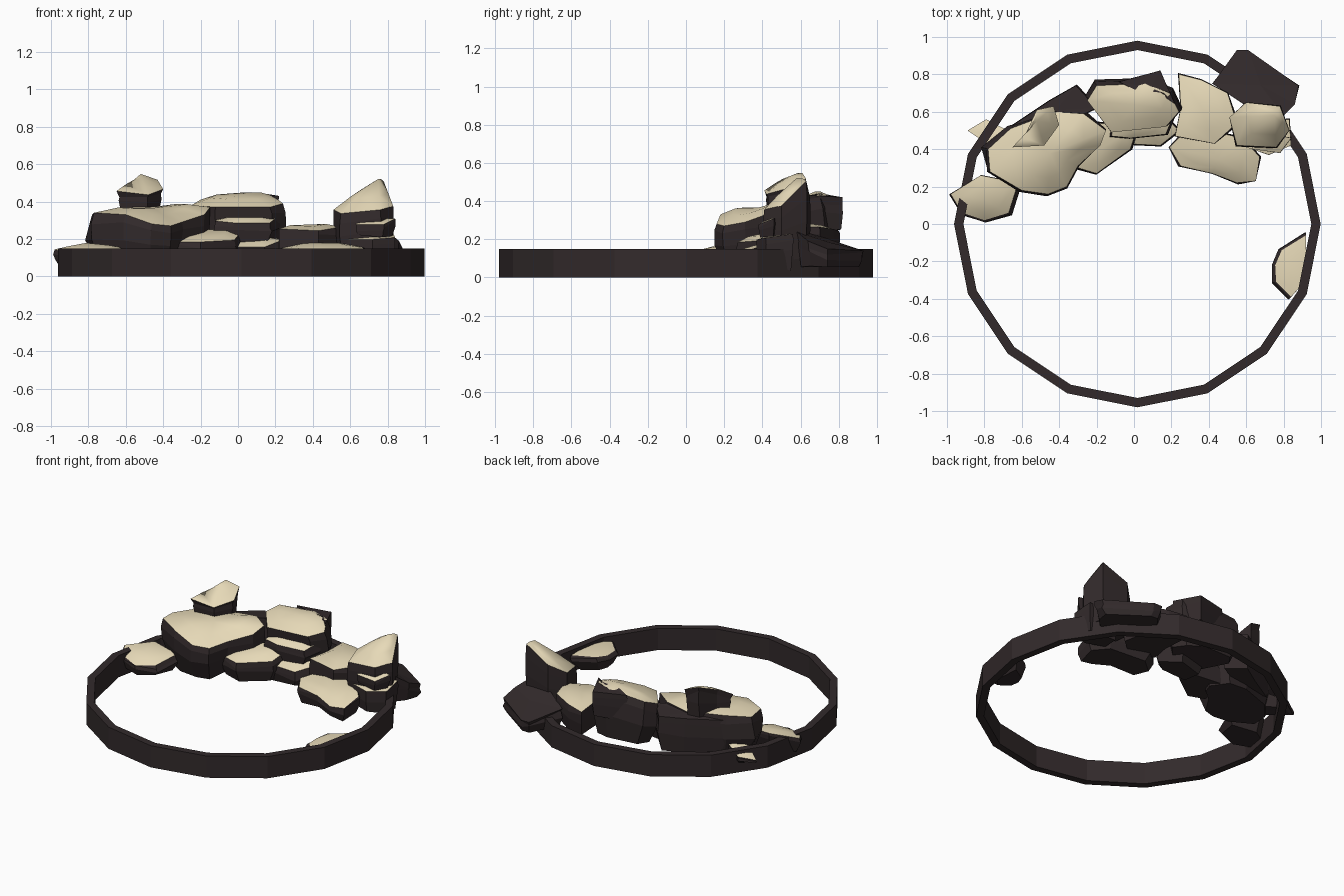
import bpy, bmesh, math, random
from mathutils import Vector

random.seed(4)


def material(name, rgb):
    m = bpy.data.materials.new(name)
    m.diffuse_color = (*rgb, 1)
    return m


DARK = material("dark_stone", (0.032, 0.023, 0.024))
CREAM = material("cream_top", (0.80, 0.70, 0.48))


def finish(bm, name):
    bmesh.ops.recalc_face_normals(bm, faces=bm.faces)
    me = bpy.data.meshes.new(name)
    bm.to_mesh(me)
    bm.free()
    me.materials.append(DARK)
    me.materials.append(CREAM)
    ob = bpy.data.objects.new(name, me)
    bpy.context.collection.objects.link(ob)
    return ob


def bridge(bm, a, b, mat=0):
    n = len(a)
    for i in range(n):
        f = bm.faces.new((a[i], a[(i + 1) % n], b[(i + 1) % n], b[i]))
        f.material_index = mat
        f.smooth = bool(mat)


def rock(name, rim, base, dome=0.02, cream=True, foot=0.88, bulge=1.05, lean=(0, 0), peak=None):
    """Faceted boulder: rim is a list of (x, y, z) around the top cap."""
    bm = bmesh.new()
    n = len(rim)
    c = sum((Vector(p) for p in rim), Vector()) / n
    shift = Vector((lean[0], lean[1], 0))

    def ring(scale, height, t):
        out = []
        for p in rim:
            d = Vector(p) - c
            s = scale + random.uniform(-0.04, 0.04) * (t > 0)
            v = c + Vector((d.x * s, d.y * s, 0)) + shift * t
            j = random.uniform(-0.015, 0.015) * (t > 0)
            v.z = height(p[2]) + j
            out.append(bm.verts.new(v))
        return out

    low = ring(foot, lambda z: base, 1)
    mid = ring(bulge, lambda z: base + (z - base) * 0.5, 0.8)
    shoulder = ring(bulge * 0.99, lambda z: base + (z - base) * 0.8, 0.4)
    top = ring(1.0, lambda z: z - dome * 0.4, 0)
    bm.faces.new(low)
    bridge(bm, low, mid)
    bridge(bm, mid, shoulder)
    bridge(bm, shoulder, top)
    # softly domed cap, optionally pulled to an off-centre peak
    tip = Vector(peak) if peak else c + Vector((0, 0, dome))
    inner = []
    for p in rim:
        v = tip.lerp(Vector(p), 0.6)
        v.z += dome * 0.5
        inner.append(bm.verts.new(v))
    m = 1 if cream else 0
    bridge(bm, top, inner, m)
    apex = bm.verts.new(tip + Vector((0, 0, dome * 0.1)))
    for i in range(n):
        f = bm.faces.new((inner[i], inner[(i + 1) % n], apex))
        f.material_index, f.smooth = m, bool(m)
    # crisp break between cap and sides
    for e in bm.edges:
        if len({f.material_index for f in e.link_faces}) > 1:
            e.smooth = False
    return finish(bm, name)


# Sixteen-sided open ring
bm = bmesh.new()
loops = []
for r, z in ((0.98, 0), (0.98, 0.15), (0.93, 0.15), (0.93, 0)):
    loops.append([bm.verts.new((0.018 + r * math.cos(i * math.pi / 8),
                                r * math.sin(i * math.pi / 8), z)) for i in range(16)])
for k in range(4):
    bridge(bm, loops[k], loops[(k + 1) % 4])
finish(bm, "base_ring")

# Left end of the rock arc
rock("left_slab", [(-0.98, 0.16, 0.15), (-0.82, 0.26, 0.18), (-0.62, 0.22, 0.16), (-0.67, 0.06, 0.13),
                   (-0.8, 0.02, 0.11), (-0.92, 0.06, 0.13)], 0.05, 0.015, bulge=1.05, lean=(0.01, -0.01))
rock("left_outer_chip", [(-0.89, 0.5, 0.10), (-0.79, 0.56, 0.12), (-0.6, 0.46, 0.18),
                         (-0.7, 0.37, 0.17)], 0.07, 0.005, bulge=0.96, foot=0.8)
rock("left_boulder", [(-0.78, 0.4, 0.34), (-0.66, 0.51, 0.36), (-0.42, 0.6, 0.36), (-0.27, 0.59, 0.38),
                      (-0.15, 0.5, 0.38), (-0.18, 0.42, 0.34), (-0.3, 0.31, 0.30), (-0.36, 0.2, 0.28),
                      (-0.46, 0.16, 0.29), (-0.6, 0.18, 0.34), (-0.77, 0.28, 0.35)],
     0.05, 0.025, lean=(-0.01, 0.01), foot=0.85, bulge=1.05)
rock("left_back_boulder", [(-0.66, 0.52, 0.32), (-0.45, 0.66, 0.33), (-0.31, 0.74, 0.34),
                           (-0.2, 0.62, 0.36), (-0.45, 0.5, 0.36)], 0.1, 0.0, cream=False, bulge=1.02)
rock("left_peak", [(-0.65, 0.41, 0.46), (-0.58, 0.48, 0.50), (-0.52, 0.61, 0.55), (-0.43, 0.63, 0.52),
                   (-0.4, 0.53, 0.47), (-0.48, 0.42, 0.44)], 0.33, 0.01, foot=0.8, bulge=0.92,
     peak=(-0.52, 0.55, 0.53))

# Middle boulder and the stepped ledges in front of it
rock("middle_boulder", [(-0.25, 0.66, 0.39), (-0.2, 0.74, 0.42), (0.06, 0.75, 0.44), (0.19, 0.7, 0.44),
                        (0.24, 0.6, 0.40), (0.17, 0.52, 0.38), (-0.12, 0.49, 0.38)], 0.1, 0.025,
     lean=(0.01, 0.03), foot=0.85)
rock("middle_back_spur", [(-0.08, 0.76, 0.43), (0.14, 0.82, 0.42), (0.22, 0.64, 0.43), (0.16, 0.7, 0.44),
                          (0.0, 0.72, 0.44)], 0.24, 0.0, cream=False, bulge=1.0)
rock("middle_upper_ledge", [(-0.12, 0.47, 0.30), (-0.02, 0.46, 0.29), (0.17, 0.48, 0.29),
                            (0.22, 0.6, 0.33), (-0.1, 0.62, 0.33)], 0.18, 0.01)
rock("middle_lower_ledge", [(-0.33, 0.31, 0.19), (-0.2, 0.27, 0.19), (-0.02, 0.4, 0.20),
                            (0.02, 0.52, 0.25), (-0.3, 0.55, 0.25)], 0.05, 0.015)
rock("middle_small_ledge", [(-0.06, 0.43, 0.16), (0.14, 0.42, 0.16), (0.24, 0.5, 0.2),
                            (0.12, 0.62, 0.22), (-0.08, 0.57, 0.2)], 0.05, 0.01)

# Right end of the rock arc
rock("right_boulder", [(0.24, 0.8, 0.25), (0.36, 0.77, 0.26), (0.5, 0.7, 0.27), (0.55, 0.54, 0.27),
                       (0.43, 0.43, 0.25), (0.22, 0.47, 0.26), (0.25, 0.62, 0.26)], 0.07, 0.015, bulge=1.04)
rock("right_front_slab", [(0.19, 0.41, 0.14), (0.25, 0.31, 0.13), (0.42, 0.27, 0.13), (0.55, 0.22, 0.11),
                          (0.65, 0.23, 0.12), (0.67, 0.36, 0.16), (0.58, 0.46, 0.18),
                          (0.3, 0.52, 0.18)], 0.03, 0.015, bulge=1.04)
rock("right_peak", [(0.51, 0.57, 0.36), (0.6, 0.65, 0.42), (0.78, 0.63, 0.51), (0.83, 0.5, 0.38),
                    (0.76, 0.41, 0.36), (0.55, 0.42, 0.34)], 0.1, 0.01, foot=0.93, bulge=1.02,
     peak=(0.75, 0.58, 0.52))
rock("right_step", [(0.63, 0.40, 0.28), (0.78, 0.38, 0.28), (0.84, 0.46, 0.31), (0.64, 0.5, 0.32)],
     0.21, 0.005, bulge=1.0)
rock("right_low_step", [(0.57, 0.42, 0.20), (0.72, 0.37, 0.20), (0.84, 0.42, 0.21), (0.83, 0.56, 0.23),
                        (0.6, 0.56, 0.23)], 0.05, 0.005, bulge=1.02)

# Dark slab leaning over the ring, and the lone chip on the far side
rock("right_outer_slab", [(0.42, 0.75, 0.20), (0.55, 0.93, 0.14), (0.61, 0.93, 0.14), (0.88, 0.74, 0.15),
                          (0.86, 0.64, 0.19), (0.8, 0.58, 0.24), (0.62, 0.62, 0.24)], 0.06, 0.0,
     cream=False, foot=0.88, bulge=0.98)
rock("lone_chip", [(0.92, -0.06, 0.13), (0.79, -0.14, 0.12), (0.755, -0.22, 0.11), (0.76, -0.31, 0.11),
                   (0.84, -0.39, 0.12), (0.92, -0.3, 0.13)], 0.03, 0.006, lean=(-0.02, 0),
     foot=0.75, bulge=1.06)
